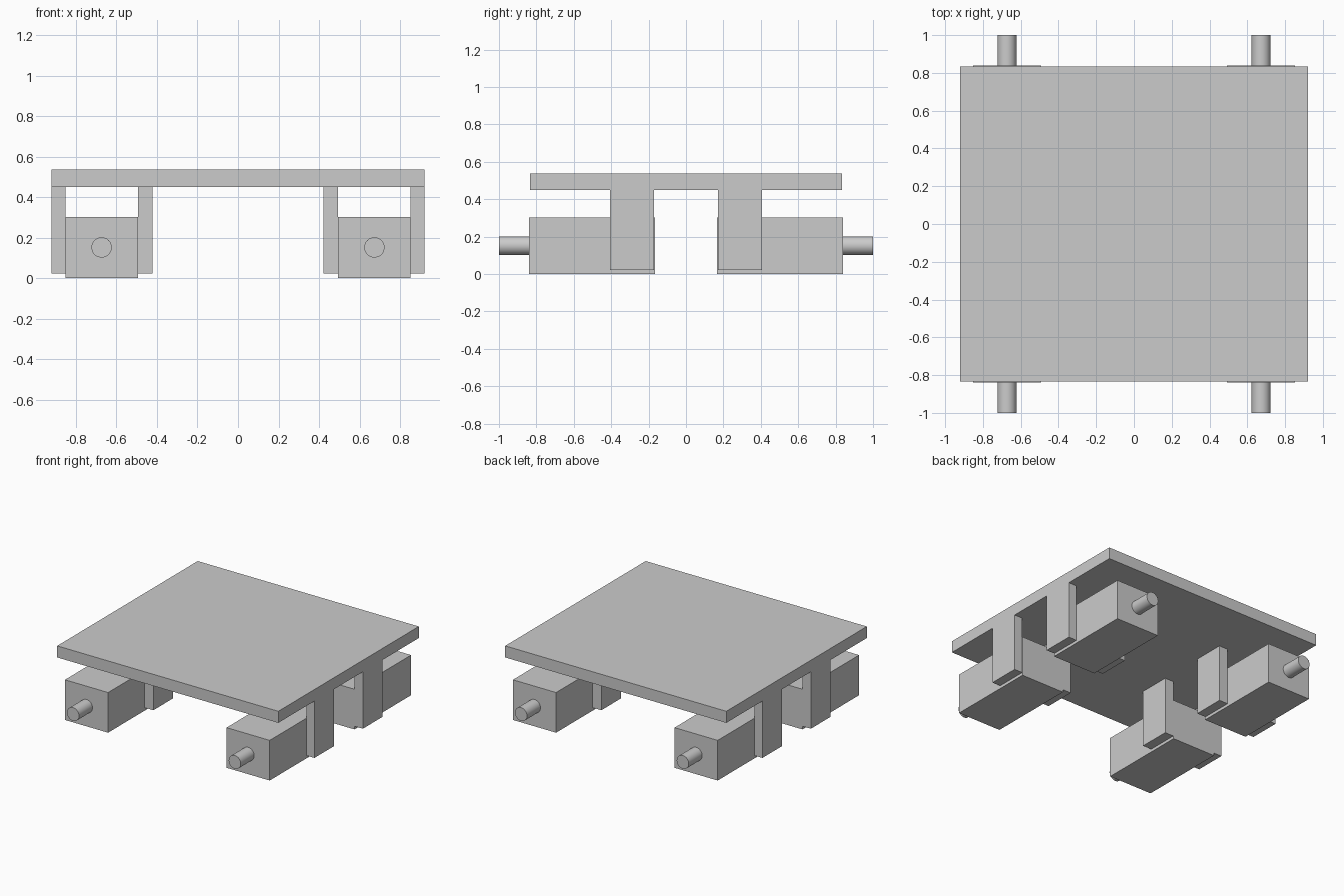
import bpy
import math

if "Cube" in bpy.data.objects:
    bpy.data.objects.remove(bpy.data.objects["Cube"], do_unlink=True)

# One plain grey for the whole chassis
GREY = (0.6, 0.6, 0.6, 1)
grey = bpy.data.materials.new("plain_grey")
grey.use_nodes = True
grey.diffuse_color = GREY
grey.node_tree.nodes["Principled BSDF"].inputs["Base Color"].default_value = GREY


def box(name, low, high):
    """Box spanning two opposite corners."""
    centre = [(a + b) / 2 for a, b in zip(low, high)]
    bpy.ops.mesh.primitive_cube_add(size=1, location=centre)
    part = bpy.context.object
    part.name = name
    part.scale = [abs(b - a) for a, b in zip(low, high)]
    bpy.ops.object.transform_apply(location=False, rotation=False, scale=True)
    part.data.materials.append(grey)
    return part


def shaft(name, x, y_start, y_end, z, radius):
    """Round axle lying along y."""
    bpy.ops.mesh.primitive_cylinder_add(
        vertices=48, radius=radius, depth=abs(y_end - y_start),
        location=(x, (y_start + y_end) / 2, z), rotation=(math.pi / 2, 0, 0))
    part = bpy.context.object
    part.name = name
    part.data.materials.append(grey)
    bpy.ops.object.shade_smooth_by_angle()


# Deck plate
box("deck_plate", (-0.92, -0.835, 0.45), (0.92, 0.835, 0.537))

# Motor block, two hanging brackets and an axle at each corner
for side, sx in (("left", 1), ("right", -1)):
    for end, sy in (("front", -1), ("back", 1)):
        tag = f"{end}_{side}"
        box(f"motor_{tag}", (sx * 0.493, sy * 0.167, 0), (sx * 0.852, sy * 0.84, 0.302))
        for place, x0, x1 in (("inner", 0.421, 0.493), ("outer", 0.852, 0.92)):
            box(f"{place}_bracket_{tag}", (sx * x0, sy * 0.17, 0.022), (sx * x1, sy * 0.405, 0.45))
        shaft(f"axle_{tag}", sx * 0.673, sy * 0.84, sy, 0.152, 0.05)
